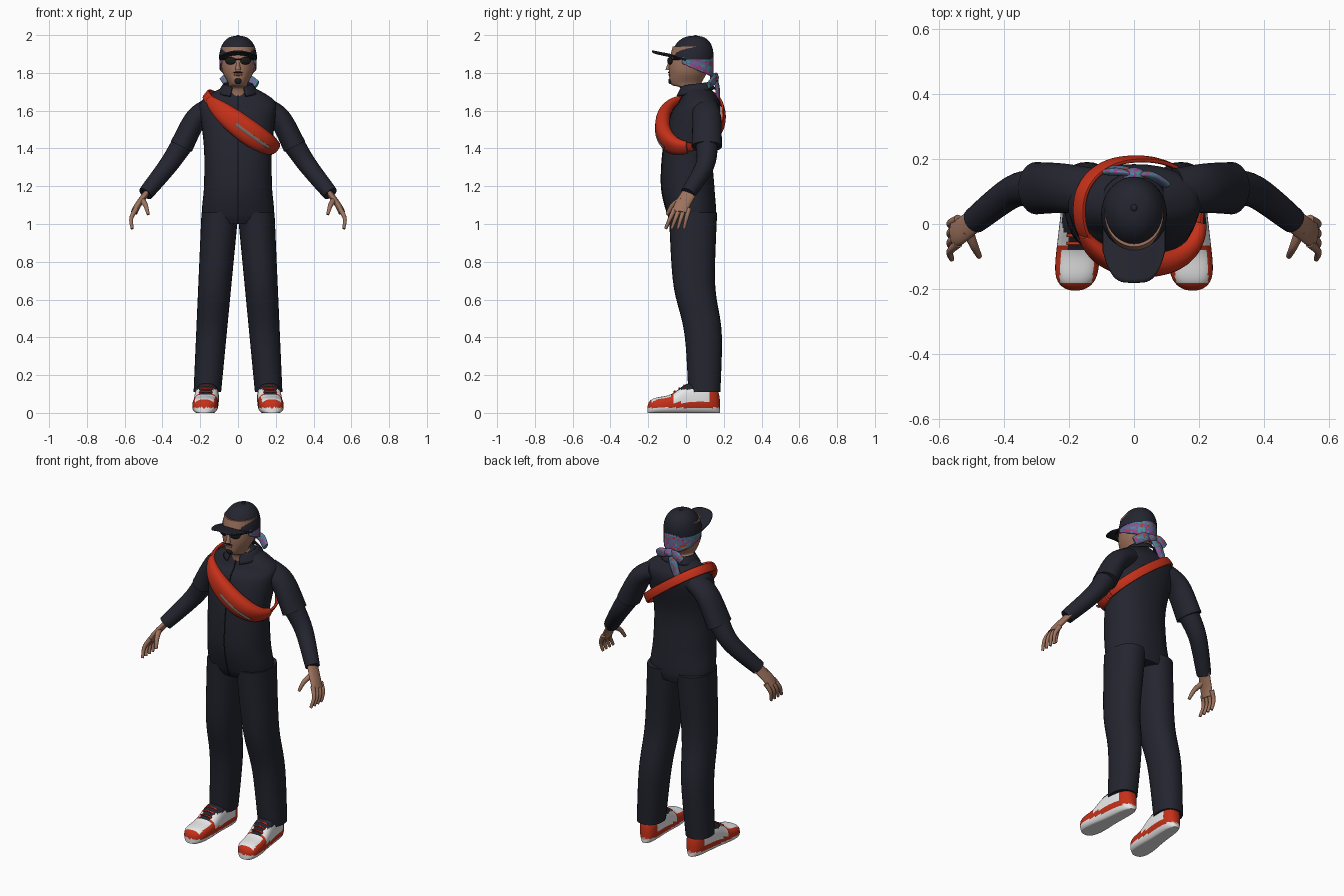
import bpy, bmesh, math, random
from math import sin, cos, pi, tanh, sqrt
from mathutils import Vector

if "Cube" in bpy.data.objects:
    bpy.data.objects.remove(bpy.data.objects["Cube"])
random.seed(4)
X, Y, Z = Vector((1, 0, 0)), Vector((0, 1, 0)), Vector((0, 0, 1))


def material(name, *rgb):
    m = bpy.data.materials.new(name)
    m.use_nodes = True
    m.diffuse_color = (*rgb, 1)
    m.node_tree.nodes["Principled BSDF"].inputs["Base Color"].default_value = (*rgb, 1)
    return m


navy = material("navy cloth", .017, .018, .028)
red = material("red", .56, .03, .01)
skin = material("skin", .34, .17, .11)
white = material("white leather", .8, .8, .8)
black = material("black", .01, .01, .01)
slate = material("slate blue", .12, .15, .3)
teal = material("teal", .06, .3, .3)
magenta = material("magenta", .33, .05, .27)
grey = material("zip grey", .2, .16, .14)
lip = material("lip brown", .2, .07, .05)
scarf = [slate, teal, magenta, red]


def patchwork(centre, normal):
    return random.choices(range(len(scarf)), (9, 4, 3, 1))[0]


def finish(name, bm, mats, paint=None, thickness=0):
    """Turn the mesh into a smooth-shaded object, coloured by the paint rule."""
    bmesh.ops.recalc_face_normals(bm, faces=bm.faces)
    if paint:
        for face in bm.faces:
            face.material_index = paint(face.calc_center_median(), face.normal)
    mesh = bpy.data.meshes.new(name)
    bm.to_mesh(mesh)
    bm.free()
    for m in mats:
        mesh.materials.append(m)
    ob = bpy.data.objects.new(name, mesh)
    bpy.context.collection.objects.link(ob)
    if thickness:
        modifier = ob.modifiers.new("thickness", "SOLIDIFY")
        modifier.thickness, modifier.offset = thickness, 0
    bpy.ops.object.select_all(action="DESELECT")
    ob.select_set(True)
    bpy.context.view_layer.objects.active = ob
    bpy.ops.object.shade_smooth_by_angle(angle=math.radians(50))
    return ob


def spline(keys, steps=6):
    """Resample a list of number tuples along a smooth curve."""
    out, last = [], len(keys) - 1
    for i in range(last):
        a, b, c, d = (Vector(keys[min(max(i + k, 0), last)]) for k in (-1, 0, 1, 2))
        for s in range(steps):
            t = s / steps
            out.append(b + t / 2 * (c - a + t * (2 * a - 5 * b + 4 * c - d + t * (3 * (b - c) + d - a))))
    return out + [Vector(keys[last])]


def loft(name, rings, mats, ref=Y, axis=None, hub=None, segs=24, square=1, paint=None):
    """Skin rings of (centre, radius along ref, radius across)."""
    bm, loops, last = bmesh.new(), [], len(rings) - 1
    for i, (p, along, across) in enumerate(rings):
        t = axis or (rings[min(i + 1, last)][0] - rings[max(i - 1, 0)][0]).normalized()
        u = p - hub if hub else ref
        u = (u - t * u.dot(t)).normalized()
        v, loop = t.cross(u), []
        for k in range(segs):
            angle = math.tau * k / segs
            c, s = (math.copysign(abs(w) ** square, w) for w in (cos(angle), sin(angle)))
            q = p + u * c * along + v * s * across
            q.z = max(q.z, 0)
            loop.append(bm.verts.new(q))
        loops.append(loop)
    for a, b in zip(loops, loops[1:]):
        for k in range(segs):
            n = (k + 1) % segs
            bm.faces.new((a[k], a[n], b[n], b[k]))
    bm.faces.new(loops[0])
    bm.faces.new(loops[-1])
    return finish(name, bm, mats, paint)


def tube(name, path, start, end, mats, wide=1, bulge=0, **options):
    """Tapered tube along a smooth path; wide scales it along ref."""
    pts, rings = spline(path), []
    for i, p in enumerate(pts):
        t = i / (len(pts) - 1)
        r = start + (end - start) * t + bulge * sin(pi * t)
        rings.append((p, r * wide, r))
    return loft(name, rings, mats, **options)


def upright(name, keys, mats, **options):
    """Level rings given as (z, centre y, depth radius, width radius)."""
    rings = [(Vector((0, y, z)), d, w) for z, y, d, w in keys]
    return loft(name, rings, mats, axis=Z, segs=36, **options)


def sheet(name, rule, nu, nv, mats, thickness, paint=None):
    """Grid from rule(u, v), with u in -1..1 and v in 0..1."""
    bm = bmesh.new()
    g = [[bm.verts.new(rule(2 * i / nu - 1, j / nv)) for j in range(nv + 1)] for i in range(nu + 1)]
    for i in range(nu):
        for j in range(nv):
            bm.faces.new((g[i][j], g[i + 1][j], g[i + 1][j + 1], g[i][j + 1]))
    return finish(name, bm, mats, paint, thickness)


def ball(name, loc, size, mats, turn=0):
    bm = bmesh.new()
    bmesh.ops.create_uvsphere(bm, u_segments=16, v_segments=10, radius=1)
    bmesh.ops.scale(bm, vec=size, verts=bm.verts)
    ob = finish(name, bm, mats)
    ob.location, ob.rotation_euler.z = loc, turn


# Shirt body and front seam
torso = spline([(1, .04, .11, .16), (1.06, .03, .13, .19), (1.2, .01, .14, .18), (1.4, .01, .13, .18),
                (1.58, .05, .13, .2), (1.64, .07, .11, .2), (1.68, .07, .09, .16), (1.73, .06, .06, .07)])
upright("shirt_body", torso, [navy], square=.9)
seam = [(0, y - depth, z) for z, y, depth, width in torso if z < 1.68]
tube("front_seam", seam, .003, .003, [black], segs=8)


# Shirt collar, open at the front
def collar(u, v):
    angle, r = u * 2.75, .075 + .03 * v
    front = (1 - cos(angle)) / 2
    return (r * sin(angle), .05 + r * cos(angle), 1.75 - .02 * front - v * (.035 + .02 * front))


sheet("collar", collar, 32, 4, [navy], .008)

# Head and face
head = [(1.66, .04, .06, .06), (1.72, .03, .06, .06), (1.74, 0, .08, .05),
        (1.8, .01, .1, .08), (1.86, .02, .11, .09), (1.94, .03, .1, .09)]
upright("head", spline(head), [skin])
tube("nose", [(0, -.08, 1.87), (0, -.09, 1.84), (0, -.095, 1.815)], .006, .015, [skin], axis=Z, segs=12)
ball("mouth", (0, -.088, 1.79), (.024, .005, .006), [lip])
ball("moustache", (0, -.09, 1.803), (.026, .006, .004), [black])
ball("goatee", (0, -.08, 1.757), (.02, .014, .017), [black])

# Sunglasses
for s, side in ((1, "left"), (-1, "right")):
    ball(side + "_lens", (s * .04, -.085, 1.864), (.031, .009, .02), [black], s * .4)
    temple = [(s * .066, -.075, 1.872), (s * .09, -.02, 1.874), (s * .095, .03, 1.874)]
    tube(side + "_temple", temple, .004, .004, [black], ref=Z, segs=8)
tube("glasses_bridge", [(-.02, -.095, 1.872), (.02, -.095, 1.872)], .004, .004, [black], segs=8)

# Cap crown, button and brim
crown = []
for i in range(17):
    rise, r = sin(i * pi / 32), max(cos(i * pi / 32), .001) ** .75
    crown.append((1.87 + .126 * rise, .03 + .015 * rise, .114 * r, .101 * r))
upright("cap_crown", crown, [navy])
ball("cap_button", (0, .05, 1.996), (.01, .01, .004), [navy])


def brim(u, v):
    root = .035 - .11 * sqrt(1 - .9 * u * u)
    tip = -.18 + .1 * u ** 4
    return (u * .096, root + (tip - root) * v, 1.896 + .02 * v - .028 * u * u)


sheet("cap_brim", brim, 24, 8, [navy], .007)


# Patterned headscarf with a knot and tails
def wrap(u, v):
    low = 1.775 + .075 * abs(u) ** 1.5
    return (.096 * sin(2 * u), .028 + .114 * cos(2 * u), 1.885 + (low - 1.885) * v)


sheet("headscarf", wrap, 32, 8, scarf, .006, patchwork)
knot = (0, .15, 1.775)
tube("scarf_knot", [(-.03, .15, 1.77), knot, (.03, .15, 1.77)], .012, .012, scarf, bulge=.012, paint=patchwork)
for name, bend, tip in (("side", (.05, .15, 1.765), (.1, .12, 1.735)),
                        ("low", (-.03, .165, 1.73), (-.06, .17, 1.66)),
                        ("loop", (-.045, .16, 1.775), (-.085, .16, 1.75))):
    tube("scarf_tail_" + name, [knot, bend, tip], .012, .022, scarf, wide=.45, bulge=.01, paint=patchwork)


# Shoe colours by panel
def shoe_axis(y):
    return .166 - .07 * y


def panel(c, n):
    off = abs(abs(c.x) - shoe_axis(c.y))
    if c.z < .028:
        return 0
    if c.y < -.085:
        return 0 if off < .05 and n.z > .35 and c.y > -.18 else 1
    if c.y < .03 and off < .034 and n.z > .25 or c.z > .125:
        return 2
    return 1 if c.z < .055 or c.y > .125 or c.y < -.065 else 0


for s, side in ((1, "left_"), (-1, "right_")):
    def limb(name, path, *sizes, **options):
        tube(side + name, [(s * x, y, z) for x, y, z in path], *sizes, **options)

    # Arm
    limb("short_sleeve", [(.13, .1, 1.62), (.22, .11, 1.56), (.3, .11, 1.41)], .055, .062, [navy], wide=1.3)
    limb("long_sleeve", [(.29, .11, 1.43), (.37, .1, 1.31), (.49, .01, 1.16)], .06, .04, [navy])

    # Hand
    limb("palm", [(.48, .02, 1.17), (.53, -.02, 1.1), (.55, -.03, 1.06)], .016, .018, [skin], wide=2.4)
    for i, finger in enumerate(("index", "middle", "ring", "little")):
        y = -.06 + .025 * i
        tip = 1.3 * y - .03
        limb(finger + "_finger", [(.54, y, 1.08), (.565, (y + tip) / 2, 1.03), (.56, tip, .975)],
             .014, .008, [skin], segs=10)
    limb("thumb", [(.51, -.02, 1.13), (.49, -.07, 1.1), (.475, -.1, 1.05)], .018, .008, [skin], segs=10)

    # Trouser leg, swinging back below the knee
    rings = []
    for i in range(20):
        z = .11 + .05 * i
        sway = tanh(8 * (z - .55))
        rings.append((Vector((s * (.17 - .07 * z), .067 - .03 * sway, z)), .08 + .045 * z, .07 + .026 * z))
    loft(side + "trouser_leg", rings, [navy], axis=Z, segs=28, square=.9)

    # Shoe with a low toe and a high heel
    rings = []
    for i in range(45):
        t = -cos(pi * i / 44)
        y = .193 * t - .012
        end = max(1 - t ** 6, .001)
        half = (.063 - .045 * y) * sqrt(end)
        top = (.125 + .04 * tanh(20 * (y + .04))) * end ** .3
        rings.append((Vector((s * shoe_axis(y), y, top / 2 - .004)), half, top / 2 + .004))
    loft(side + "shoe", rings, [white, red, navy], ref=X, axis=Y, segs=48, square=.75, paint=panel)
    for i in range(3):
        y, z = -.06 + .025 * i, .115 + .015 * i
        lace = [(shoe_axis(y) + .036 * k, y, z - .006 * abs(k)) for k in (-1, 0, 1)]
        limb("lace_%d" % (i + 1), lace, .005, .005, [red], segs=8)


# Cross-body strap, bag and zip, all on one slanted loop
def around(first, last, out=0, count=24):
    pts = []
    for i in range(count + 1):
        angle = math.radians(first + (last - first) * i / count)
        c, d = (math.copysign(abs(w) ** .9, w) for w in (cos(angle), sin(angle)))
        x, y = .015 + (.183 + out) * c, .04 + (.16 + out) * d
        pts.append((x, y, 1.56 - .75 * x + .2 * (y - .04)))
    return pts


hub = Vector((0, .05, 1.55))
tube("bag_strap", around(0, 360), .026, .026, [red], wide=.3, hub=hub, segs=12, square=.6)
tube("bag", around(-155, -10), .022, .034, [red], wide=.65, bulge=.038, hub=hub, square=.85)
tube("bag_zip", around(-95, -50, .04, 6), .009, .009, [grey], wide=.5, hub=hub, segs=10)
